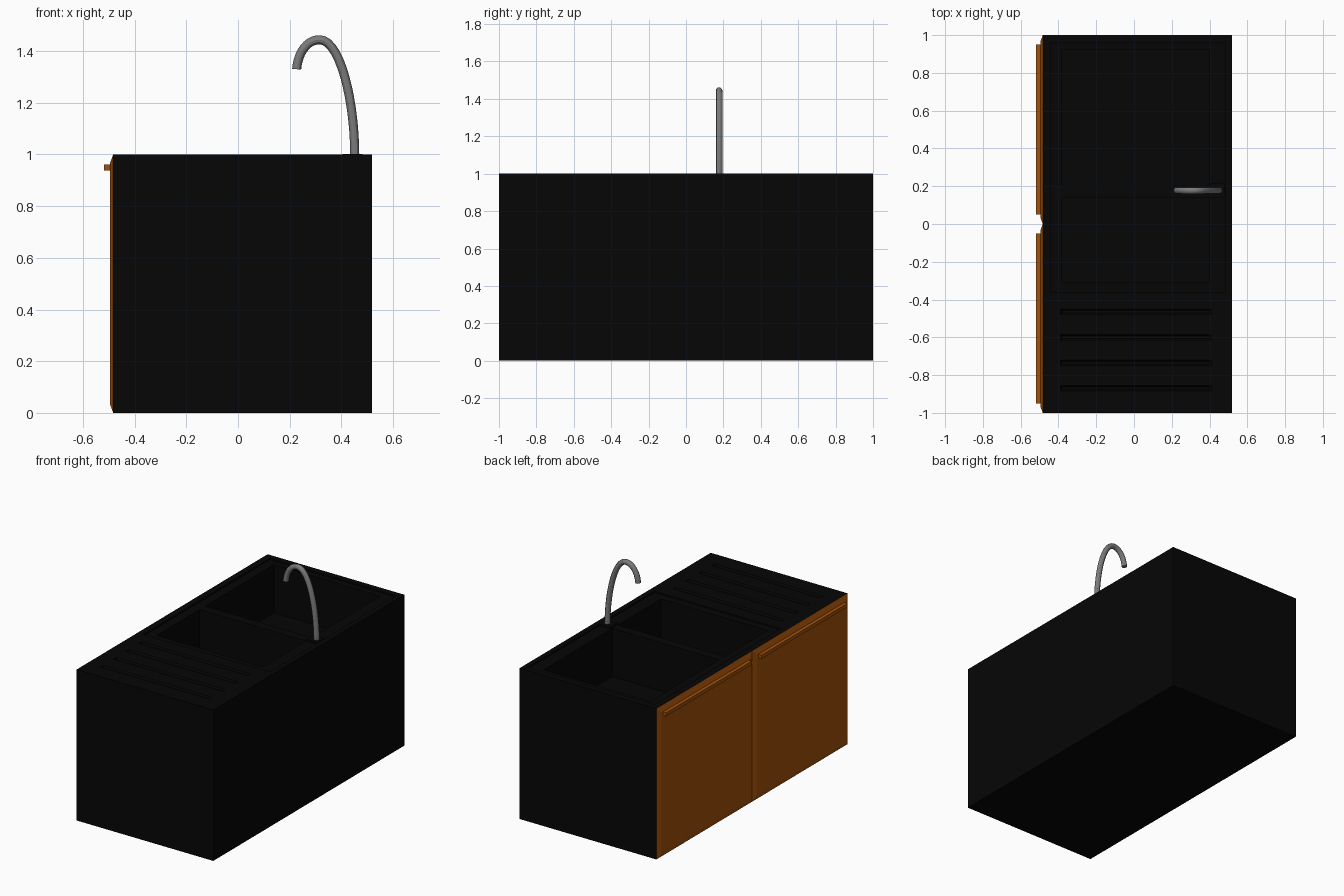
import bpy, bmesh

if "Cube" in bpy.data.objects:
    bpy.data.objects.remove(bpy.data.objects["Cube"])

def material(name, rgb):
    m = bpy.data.materials.new(name)
    m.diffuse_color = (*rgb, 1)
    m.use_nodes = True
    m.node_tree.nodes["Principled BSDF"].inputs["Base Color"].default_value = m.diffuse_color
    return m

BLACK = material("black", (0.0017, 0.0017, 0.0017))
WOOD = material("orange wood", (0.37, 0.083, 0.003))
STEEL = material("steel grey", (0.2, 0.2, 0.2))

def block(name, x, y, z, mat, inset=None):
    """Box from (min, max) ranges; inset (axis, sign, amount) tapers one side."""
    bm = bmesh.new()
    bmesh.ops.create_cube(bm, size=2)
    rng = (x, y, z)
    for v in bm.verts:
        signs = tuple(v.co)
        for i in range(3):
            lo, hi = rng[i]
            if inset and i != inset[0] and signs[inset[0]] * inset[1] > 0:
                lo, hi = lo + inset[2], hi - inset[2]
            v.co[i] = hi if signs[i] > 0 else lo
    me = bpy.data.meshes.new(name)
    bm.to_mesh(me)
    bm.free()
    ob = bpy.data.objects.new(name, me)
    bpy.context.collection.objects.link(ob)
    me.materials.append(mat)
    return ob

def cut(target, x, y, z, inset=None):
    c = block("cutter", x, y, z, BLACK, inset)
    c.hide_render = True
    mod = target.modifiers.new("cut", 'BOOLEAN')
    mod.object, mod.operation, mod.solver = c, 'DIFFERENCE', 'EXACT'
    bpy.context.view_layer.objects.active = target
    bpy.ops.object.modifier_apply(modifier=mod.name)
    bpy.data.objects.remove(c)

# cabinet with recessed sink area, two basins and drainer grooves
cabinet = block("cabinet", (-0.483, 0.519), (-1, 1), (0, 1), BLACK)
cut(cabinet, (-0.44, 0.485), (-0.36, 0.96), (0.99, 1.1))
cut(cabinet, (-0.38, 0.40), (0.20, 0.92), (0.67, 1.05))
cut(cabinet, (-0.38, 0.40), (-0.31, 0.14), (0.67, 1.05))
for i in range(4):
    y = -0.87 + i * 0.135
    cut(cabinet, (-0.40, 0.42), (y - 0.025, y + 0.025), (0.985, 1.02), (2, -1, 0.018))

# doors with chamfered fronts and long bar handles
for side, name in ((-1, "front"), (1, "back")):
    y = sorted((0, side))
    block(name + "_door", (-0.496, -0.483), y, (0, 1), WOOD, (0, -1, 0.035))
    y = sorted((side * 0.05, side * 0.95))
    block(name + "_handle", (-0.519, -0.494), y, (0.938, 0.962), WOOD)

# tap base plate
block("tap_base", (0.405, 0.482), (0.14, 0.215), (0.985, 1.002), BLACK)

# curved tap
curve = bpy.data.curves.new("tap", 'CURVE')
curve.dimensions = '3D'
curve.bevel_depth = 0.0175
curve.bevel_resolution = 4
curve.resolution_u = 14
curve.use_fill_caps = True
spline = curve.splines.new('BEZIER')
pts = [((0.452, 0.99), (0.452, 0.90), (0.452, 1.21)),
       ((0.316, 1.444), (0.395, 1.444), (0.262, 1.444)),
       ((0.227, 1.33), (0.231, 1.385), (0.227, 1.30))]
spline.bezier_points.add(len(pts) - 1)
for bp, (co, left, right) in zip(spline.bezier_points, pts):
    bp.handle_left_type = bp.handle_right_type = 'FREE'
    bp.co = (co[0], 0.177, co[1])
    bp.handle_left = (left[0], 0.177, left[1])
    bp.handle_right = (right[0], 0.177, right[1])
tap = bpy.data.objects.new("tap", curve)
bpy.context.collection.objects.link(tap)
curve.materials.append(STEEL)
bpy.ops.object.select_all(action='DESELECT')
tap.select_set(True)
bpy.context.view_layer.objects.active = tap
bpy.ops.object.convert(target='MESH')
bpy.ops.object.shade_smooth_by_angle()
